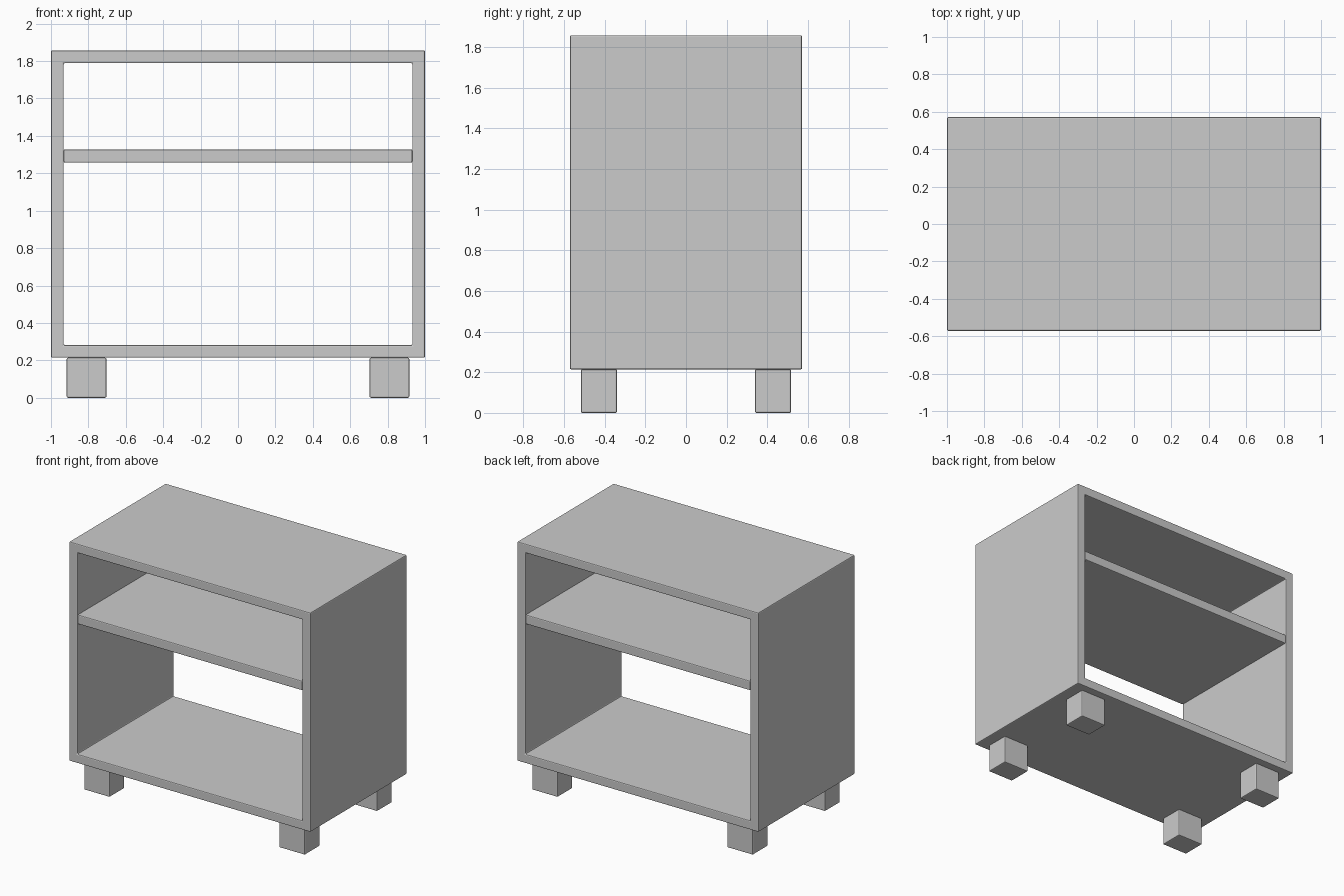
import bpy, bmesh

if "Cube" in bpy.data.objects:
    bpy.data.objects.remove(bpy.data.objects["Cube"])

W, D = 1.0, 0.571          # half width, half depth
Z0, Z1 = 0.214, 1.857      # body bottom and top
T = 0.068                  # board thickness
BEVEL = 0.007


def finish(name, bm):
    """Turn a bmesh into an object with finely eased edges."""
    bmesh.ops.recalc_face_normals(bm, faces=bm.faces)
    mesh = bpy.data.meshes.new(name)
    bm.to_mesh(mesh)
    bm.free()
    obj = bpy.data.objects.new(name, mesh)
    bpy.context.collection.objects.link(obj)
    mod = obj.modifiers.new("eased_edges", 'BEVEL')
    mod.width = BEVEL
    mod.segments = 2
    mod.limit_method = 'ANGLE'
    return obj


def box(name, x0, x1, y0, y1, z0, z1):
    bm = bmesh.new()
    bmesh.ops.create_cube(bm, size=1)
    for v in bm.verts:
        v.co.x = x1 if v.co.x > 0 else x0
        v.co.y = y1 if v.co.y > 0 else y0
        v.co.z = z1 if v.co.z > 0 else z0
    return finish(name, bm)


# Cabinet body: rectangular frame profile, extruded front to back
def rect(bm, x, z0, z1):
    pts = [(-x, z0), (x, z0), (x, z1), (-x, z1)]
    return [bm.verts.new((px, -D, pz)) for px, pz in pts]


bm = bmesh.new()
outer = rect(bm, W, Z0, Z1)
inner = rect(bm, W - T, Z0 + T, Z1 - T)
for i in range(4):
    j = (i + 1) % 4
    bm.faces.new((outer[i], outer[j], inner[j], inner[i]))
ext = bmesh.ops.extrude_face_region(bm, geom=bm.faces[:])
for v in ext["geom"]:
    if isinstance(v, bmesh.types.BMVert):
        v.co.y = D
finish("cabinet_body", bm)

# Shelf between the sides
box("shelf", -(W - T), W - T, -D, D, 1.257, 1.328)

# Four block feet
for sx, side in ((-1, "left"), (1, "right")):
    for sy, end in ((-1, "front"), (1, "back")):
        xs = sorted((sx * 0.703, sx * 0.916))
        ys = sorted((sy * 0.339, sy * 0.517))
        box(f"{end}_{side}_foot", *xs, *ys, 0, Z0)
